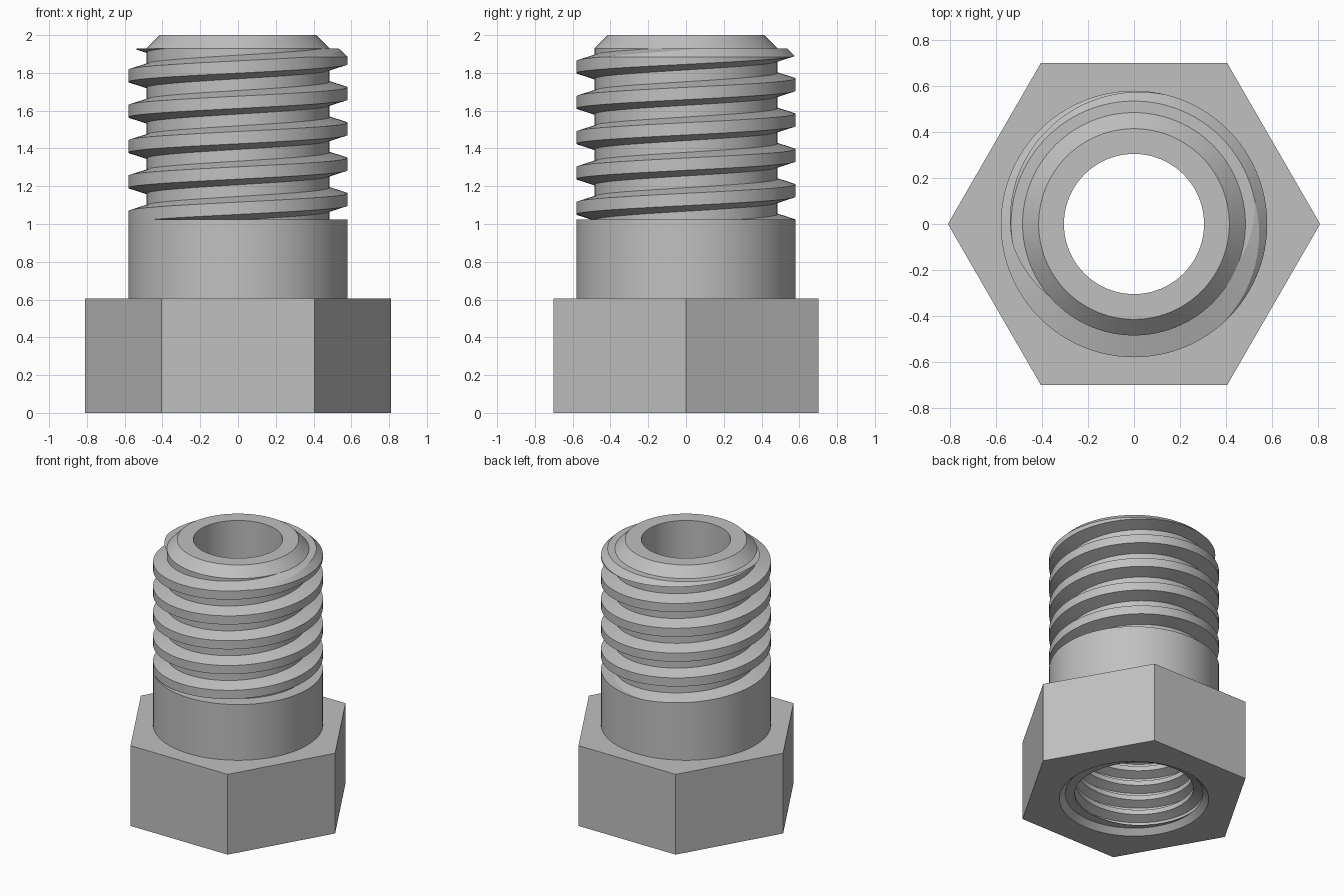
import bpy, bmesh, math

SEGS = 96
TURN = 2 * math.pi

if "Cube" in bpy.data.objects:
    bpy.data.objects.remove(bpy.data.objects["Cube"], do_unlink=True)

# Single plain grey
grey = bpy.data.materials.new("plain grey")
grey.use_nodes = True
colour = (0.53, 0.53, 0.53, 1)
grey.diffuse_color = colour
grey.node_tree.nodes["Principled BSDF"].inputs["Base Color"].default_value = colour


def finish(name, bm):
    bmesh.ops.remove_doubles(bm, verts=bm.verts, dist=1e-5)
    bmesh.ops.recalc_face_normals(bm, faces=bm.faces)
    mesh = bpy.data.meshes.new(name)
    bm.to_mesh(mesh)
    bm.free()
    mesh.materials.append(grey)
    ob = bpy.data.objects.new(name, mesh)
    bpy.context.collection.objects.link(ob)
    return ob


def lathe(name, profile, closed=True, segs=SEGS):
    """Revolve (radius, height) points; an open profile starts and ends on the axis."""
    bm = bmesh.new()
    rings = [[bm.verts.new((r * math.cos(TURN * i / segs), r * math.sin(TURN * i / segs), z))
              for r, z in profile] for i in range(segs)]
    n = len(profile)
    for i in range(segs):
        a, b = rings[i], rings[(i + 1) % segs]
        for j in range(n if closed else n - 1):
            k = (j + 1) % n
            bm.faces.new((a[j], b[j], b[k], a[k]))
    return finish(name, bm)


def helix(name, profile, pitch, start, turns):
    """Sweep a closed (radius, offset) tooth along a right-handed helix."""
    bm = bmesh.new()
    rings = []
    for i in range(turns * SEGS + 1):
        t = TURN * i / SEGS
        rise = start + pitch * i / SEGS
        rings.append([bm.verts.new((r * math.cos(t), r * math.sin(t), rise + dz))
                      for r, dz in profile])
    n = len(profile)
    for a, b in zip(rings, rings[1:]):
        for j in range(n):
            k = (j + 1) % n
            bm.faces.new((a[j], b[j], b[k], a[k]))
    bm.faces.new(rings[0])
    bm.faces.new(rings[-1][::-1])
    return finish(name, bm)


def tooth(root, crest, half_root, half_crest, sink=0.015):
    """Trapezoid tooth whose base runs slightly into the wall."""
    away = math.copysign(sink, root - crest)
    base = half_root + (half_root - half_crest) * sink / abs(root - crest)
    return [(root + away, -base), (crest, -half_crest), (crest, half_crest), (root + away, base)]


def boolean(ob, cutter, operation):
    mod = ob.modifiers.new(operation.lower(), 'BOOLEAN')
    mod.operation = operation
    mod.solver = 'EXACT'
    mod.object = cutter
    bpy.context.view_layer.objects.active = ob
    bpy.ops.object.modifier_apply(modifier=mod.name)
    cutter.hide_render = True
    bpy.data.objects.remove(cutter, do_unlink=True)


# Hexagonal head with a countersunk hole
head = lathe("hex_head", [(0, 0), (0.81, 0), (0.81, 0.605), (0, 0.605)], False, 6)
hole = lathe("hole_cutter", [(0, -0.04), (0.55, -0.04), (0.47, 0.04), (0.47, 0.7), (0, 0.7)], False)
boolean(head, hole, 'DIFFERENCE')

# Collar, thread core and bore in one turned part
shank = lathe("shank", [(0.47, 0.605), (0.58, 0.605), (0.58, 1.025), (0.485, 1.025),
                        (0.485, 1.93), (0.415, 2.0), (0.305, 2.0), (0.305, 0.85), (0.47, 0.8)])

# Outer thread, trimmed flat at the ends and bevelled at the tip
outer = helix("outer_thread", tooth(0.485, 0.58, 0.0625, 0.0325), 0.187, 0.943, 6)
trim = lathe("outer_trim", [(0.4, 1.022), (0.65, 1.022), (0.65, 1.815), (0.535, 1.93), (0.4, 1.93)])
boolean(outer, trim, 'INTERSECT')

# Inner thread, trimmed inside the hole
inner = helix("inner_thread", tooth(0.47, 0.405, 0.045, 0.018), 0.115, -0.06, 8)
trim = lathe("inner_trim", [(0.35, 0.04), (0.47, 0.04), (0.483, 0.06), (0.483, 0.8), (0.35, 0.8)])
boolean(inner, trim, 'INTERSECT')

# Smooth round surfaces, crisp edges
for ob in (head, shank, outer, inner):
    bpy.ops.object.select_all(action='DESELECT')
    ob.select_set(True)
    bpy.context.view_layer.objects.active = ob
    bpy.ops.object.shade_smooth_by_angle(angle=math.radians(14))
